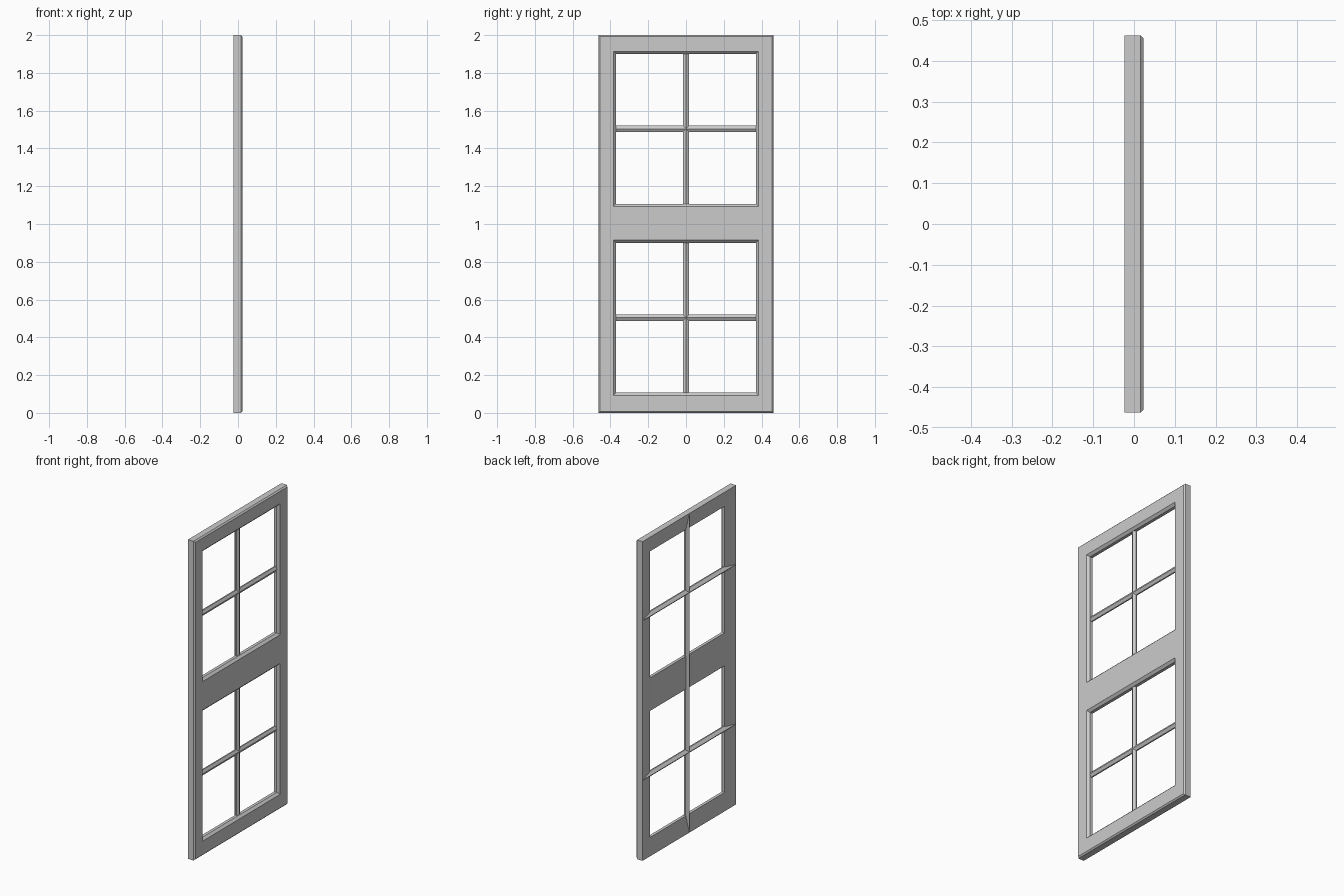
import bpy, bmesh

if "Cube" in bpy.data.objects:
    bpy.data.objects.remove(bpy.data.objects["Cube"])

W, H, T = 0.463, 2.0, 0.0235      # half width, height, half thickness


def loft(name, loops):
    """Closed solid through successive loops of equal point count."""
    bm = bmesh.new()
    rings = [[bm.verts.new(p) for p in loop] for loop in loops]
    n = len(rings[0])
    for a, b in zip(rings, rings[1:]):
        for i in range(n):
            j = (i + 1) % n
            bm.faces.new((a[i], a[j], b[j], b[i]))
    bm.faces.new(rings[0])
    bm.faces.new(rings[-1])
    bmesh.ops.recalc_face_normals(bm, faces=bm.faces)
    me = bpy.data.meshes.new(name)
    bm.to_mesh(me)
    bm.free()
    ob = bpy.data.objects.new(name, me)
    bpy.context.collection.objects.link(ob)
    return ob


def rect(x, half_w, z0, z1):
    return [(x, -half_w, z0), (x, half_w, z0), (x, half_w, z1), (x, -half_w, z1)]


def cut(target, cutter):
    cutter.hide_render = True
    cutter.display_type = 'WIRE'
    mod = target.modifiers.new(cutter.name, 'BOOLEAN')
    mod.operation = 'DIFFERENCE'
    mod.solver = 'EXACT'
    mod.object = cutter


# Door frame with a chamfered outer edge on the +x side
c = 0.008
frame = loft("door_frame", [rect(-T, W, 0, H), rect(T - c, W, 0, H),
                            rect(T, W - c, c, H - c)])

# Dished back: slopes in from the outline to the openings
d, e = 0.014, 0.5
s, r = W - 0.37, 0.1
cut(frame, loft("dish_cutter", [
    rect(-T - d * e, W + s * e, -r * e, H + r * e),
    rect(-T + d, W - s, r, H - r)]))

# Two openings with a bevelled lip on the +x side
lip = 0.014
for label, z0 in (("lower", 0.107), ("upper", 1.107)):
    z1 = z0 + 0.793
    cut(frame, loft(label + "_opening_cutter", [
        rect(-0.06, 0.37, z0, z1), rect(T - lip, 0.37, z0, z1),
        rect(T + lip, 0.37 + 2 * lip, z0 - 2 * lip, z1 + 2 * lip)]))

# Glazing bars: ridged hexagonal section (depth, side)
section = [(-T, 0), (-0.007, 0.017), (0.001, 0.017),
           (0.011, 0), (0.001, -0.017), (-0.007, -0.017)]
g = 0.003
loft("vertical_bar", [[(x, u, z) for x, u in section] for z in (g, H - g)])
for label, z in (("lower", 0.504), ("upper", 1.504)):
    loft(label + "_horizontal_bar",
         [[(x, y, z + u) for x, u in section] for y in (-W + g, W - g)])
